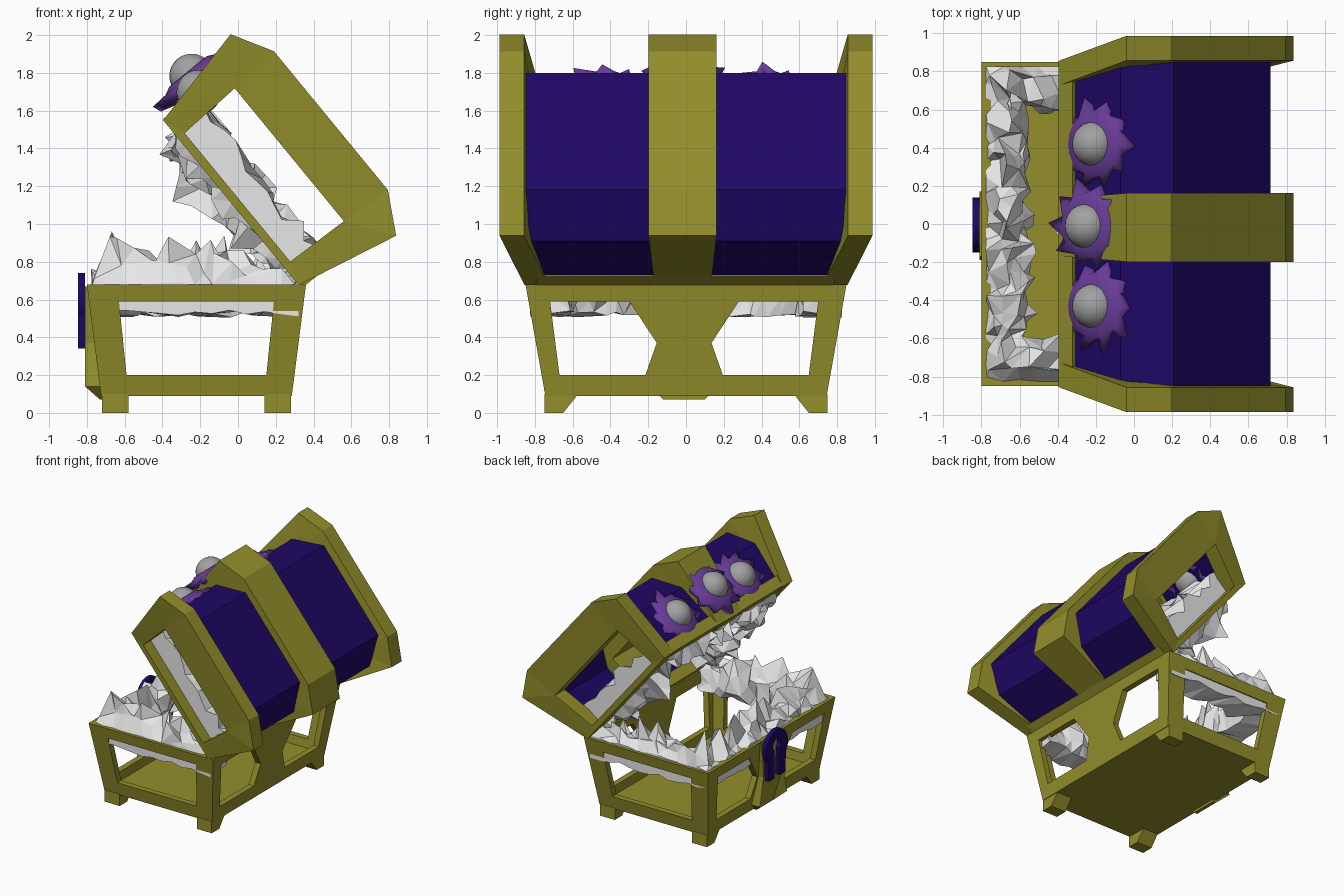
import bpy, bmesh, math, random
from mathutils import Vector

random.seed(4)
if "Cube" in bpy.data.objects:
    bpy.data.objects.remove(bpy.data.objects["Cube"])


def material(name, rgb):
    m = bpy.data.materials.new(name)
    m.use_nodes = True
    m.diffuse_color = (*rgb, 1)
    m.node_tree.nodes["Principled BSDF"].inputs["Base Color"].default_value = (*rgb, 1)
    return m


GOLD = material("old gold", (0.295, 0.275, 0.025))
BLUE = material("deep indigo", (0.013, 0.002, 0.13))
PURPLE = material("petal purple", (0.14, 0.045, 0.32))
WHITE = material("bone white", (0.8, 0.8, 0.8))
GREY = material("eye grey", (0.36, 0.36, 0.36))


def finish(name, bm, mat, smooth=False):
    bmesh.ops.recalc_face_normals(bm, faces=bm.faces)
    me = bpy.data.meshes.new(name)
    bm.to_mesh(me)
    bm.free()
    me.materials.append(mat)
    for p in me.polygons:
        p.use_smooth = smooth
    ob = bpy.data.objects.new(name, me)
    bpy.context.collection.objects.link(ob)
    return ob


def plate(name, mat, place, outline, holes=()):
    """Fill a flat outline with holes, thicken it, then place(a, b, s) with s = 0 or 1."""
    bm = bmesh.new()
    edges = []
    for loop in (outline, *holes):
        vs = [bm.verts.new((a, b, 0)) for a, b in loop]
        edges += [bm.edges.new((vs[i - 1], vs[i])) for i in range(len(vs))]
    bmesh.ops.triangle_fill(bm, use_beauty=True, edges=edges, normal=(0, 0, 1))
    ext = bmesh.ops.extrude_face_region(bm, geom=bm.faces[:], use_keep_orig=True)
    for g in ext["geom"]:
        if isinstance(g, bmesh.types.BMVert):
            g.co.z = 1
    for v in bm.verts:
        v.co = place(*v.co)
    return finish(name, bm, mat)


def mirror(points, centre):
    """Close a half profile by mirroring it about a = centre."""
    return points + [(2 * centre - a, b) for a, b in reversed(points)]


# ---------- base ----------
MID = -0.22


def flare(z):
    return (z - 0.09) / 0.59


def end_place(side):
    return lambda a, b, s: Vector((a, side * (0.745 + 0.105 * flare(b) - 0.05 * s), b))


def wall_place(side):
    return lambda a, b, s: Vector((MID + side * (0.505 + 0.075 * flare(b) - 0.05 * s), a, b))


end_outline = mirror([(-0.8, 0.68), (-0.725, 0.09)], MID)
end_window = mirror([(-0.63, 0.59), (-0.59, 0.2)], MID)
wall_outline = mirror([(-0.85, 0.68), (-0.745, 0.09)], 0)
wall_window = [(-0.72, 0.59), (-0.3, 0.59), (-0.155, 0.37), (-0.215, 0.2), (-0.67, 0.2)]
other_window = [(-a - 0.02, b) for a, b in wall_window]

for side, end, wall in ((-1, "front", "mouth"), (1, "rear", "hinge")):
    plate(f"base_{end}_frame", GOLD, end_place(side), end_outline, [end_window])
    plate(f"base_{wall}_frame", GOLD, wall_place(side), wall_outline, [wall_window, other_window])
    for sx in (-1, 1):
        foot = [(0.75, 0), (0.65, 0), (0.57, 0.1), (0.75, 0.1)]
        plate("foot", GOLD,
              lambda a, b, s: Vector((MID + sx * (0.5 - 0.14 * s), side * a, b)), foot)

plate("base_floor", GOLD, lambda a, b, s: Vector((a, b, 0.09 + 0.04 * s)),
      [(-0.72, -0.74), (0.28, -0.74), (0.28, 0.74), (-0.72, 0.74)])
# hourglass pillar behind the lock, chamfered at its foot
plate("lock_pillar", GOLD,
      lambda a, b, s: Vector((-0.7 if s else (-0.73 if b < 0.1 else -0.81), a, b)),
      mirror([(-0.12, 0.07), (-0.19, 0.14), (-0.14, 0.37), (-0.17, 0.67)], -0.01))


# lock with a keyhole slot
def arc(r, start, end, n, cz):
    return [(r * math.cos(t), cz + r * math.sin(t))
            for t in (math.radians(start + (end - start) * i / n) for i in range(n + 1))]


lock = (arc(0.145, -35, 215, 20, 0.595) + [(-0.11, 0.34), (-0.035, 0.34)]
        + arc(0.055, 230, -50, 12, 0.61) + [(0.035, 0.34), (0.11, 0.34)])
plate("lock", BLUE, lambda a, b, s: Vector((-0.81 - 0.037 * s, a - 0.005, b)), lock)


# ---------- lid, in hinge coordinates: u along its opening, v up from it ----------
def lid(u, y, v):
    return Vector((0.35 - 0.635 * u + 0.773 * v, y, 0.68 + 0.773 * u + 0.635 * v))


def reach(v):
    return 0.855 + 0.132 * min(max(v, 0) / 0.54, 1)


LC = 0.58
lid_outline = mirror([(LC - 0.565, -0.025), (LC - 0.69, 0.54), (LC - 0.475, 0.66)], LC)
lid_window = mirror([(LC - 0.44, 0.02), (LC - 0.455, 0.375)], LC)
for side, end in ((-1, "front"), (1, "rear")):
    plate(f"lid_{end}_frame", GOLD,
          lambda u, v, s: lid(u, side * (reach(v) - 0.13 * s), v), lid_outline, [lid_window])

# blue shell between the frames
SC = 0.555
shell = ([(0.005, 0.06)] + mirror([(SC - 0.57, 0.38), (SC - 0.4, 0.6)], SC) + [(SC + 0.57, 0.0)]
         + mirror([(SC + 0.54, 0.03), (SC + 0.54, 0.37), (SC + 0.39, 0.57)], SC))
plate("lid_shell", BLUE, lambda u, v, s: lid(u, (2 * s - 1) * (reach(v) - 0.1), v), shell)

# centre band, an open hoop as deep as the end frames
plate("lid_centre_band", GOLD,
      lambda u, v, s: lid(u, (2 * s - 1) * (0.15 + 0.03 * min(max(v, 0) / 0.5, 1)) - 0.018, v),
      lid_outline + mirror([(LC + 0.465, -0.025), (LC + 0.465, 0.39)], LC))

# long rims along the opening
for name, u in (("lid_hinge_rim", -0.008), ("lid_mouth_rim", 1.06)):
    plate(name, GOLD, lambda a, b, s: lid(a, (2 * s - 1) * 0.79, b),
          [(u, -0.02), (u + 0.09, -0.02), (u + 0.09, 0.075), (u, 0.075)])


# ---------- jagged teeth ----------
def jaw(name, hinge, mouth, half, width, depth, bottom_jag, place, size):
    """Ragged rock wall along both ends and the mouth side; size(a) scales the spikes."""
    path = [(hinge, -half), (mouth, -half), (mouth, half), (hinge, half)]
    outer_line = []
    for (pa, pb), (qa, qb), n in zip(path, path[1:], (12, 20, 12)):
        outer_line += [(pa + (qa - pa) * k / n, pb + (qb - pb) * k / n) for k in range(n)]
    outer_line.append(path[-1])
    # width fraction, depth fraction, spike fraction
    section = [(0, -1, 0), (0, 0, 0), (0.22, 0, 0.6), (0.45, 0, 1),
               (0.7, 0, 0.8), (1, 0, 0.3), (1.05, -0.5, 0), (0.95, -1, 0)]
    bm = bmesh.new()
    rows = []
    for outer in outer_line:
        inner = (hinge + (outer[0] - hinge) * (1 - width / abs(mouth - hinge)),
                 outer[1] * (1 - width / half))
        col = []
        for w, d, spike in section:
            inside = 1 if w > 0 else 0
            w += inside * random.uniform(-0.13, 0.13)
            a, b = (o + (c - o) * w for o, c in zip(outer, inner))
            b += inside * random.uniform(-0.03, 0.03)
            a += inside * random.uniform(-0.03, 0.03)
            h = d * depth + random.uniform(-1, 1) * (bottom_jag if d == -1 else 0.02)
            h += spike * size(a) * (0.05 + 0.24 * random.random() ** 1.5)
            col.append(bm.verts.new(place(a, b, h)))
        rows.append(col)
    for left, right in zip(rows, rows[1:]):
        for j in range(len(section)):
            bm.faces.new((left[j - 1], right[j - 1], right[j], left[j]))
    bm.faces.new(rows[0])
    bm.faces.new(rows[-1])
    bmesh.ops.triangulate(bm, faces=bm.faces[:])
    return finish(name, bm, WHITE)


jaw("lower_teeth", 0.32, -0.775, 0.825, 0.21, 0.155, 0.02,
    lambda a, b, h: Vector((a, b, 0.68 + h)),
    lambda a: 0.6 if a < -0.68 else min(1, max(0.15, 0.9 - 1.6 * a)))
jaw("upper_teeth", 0.1, 1.06, 0.76, 0.19, 0.17, 0.045,
    lambda a, b, h: lid(a, b, -h),
    lambda a: 0.5 if a > 0.9 else min(0.85, max(0.2, 2.5 * a)))


# ---------- eyes on ragged petals ----------
def eye(name, u, y, v0):
    petals = 10
    bm = bmesh.new()
    rings = []
    for r, rise in ((0.06, 0.1), (0.13, 0.095), (0.17, 0.075), (0.21, 0.06)):
        ring = []
        for k in range(petals * 2):
            t = math.pi * k / petals
            reach_out, curl = r, rise
            if r > 0.2:
                tip = k % 2
                reach_out = r * (random.uniform(1.05, 1.25) if tip else 0.87)
                curl += random.uniform(-0.01, 0.02) if tip else -0.02
                t += 0.06 * tip
            ring.append(bm.verts.new(
                lid(u + curl, y + reach_out * math.cos(t), v0 + reach_out * math.sin(t))))
        rings.append(ring)
    for inner, outer in zip(rings, rings[1:]):
        for k in range(petals * 2):
            bm.faces.new((inner[k - 1], inner[k], outer[k], outer[k - 1]))
    bm.faces.new(rings[0])
    ob = finish(name + "_petals", bm, PURPLE, True)
    thick = ob.modifiers.new("thickness", "SOLIDIFY")
    thick.thickness = 0.05
    ball = bmesh.new()
    bmesh.ops.create_uvsphere(ball, u_segments=24, v_segments=14, radius=0.118)
    for p in ball.verts:
        p.co += lid(u + 0.065, y, v0)
    finish(name + "_ball", ball, GREY, True)


eye("rear_eye", 1.075, 0.42, 0.215)
eye("centre_eye", 1.165, -0.01, 0.24)
eye("front_eye", 1.075, -0.43, 0.215)
